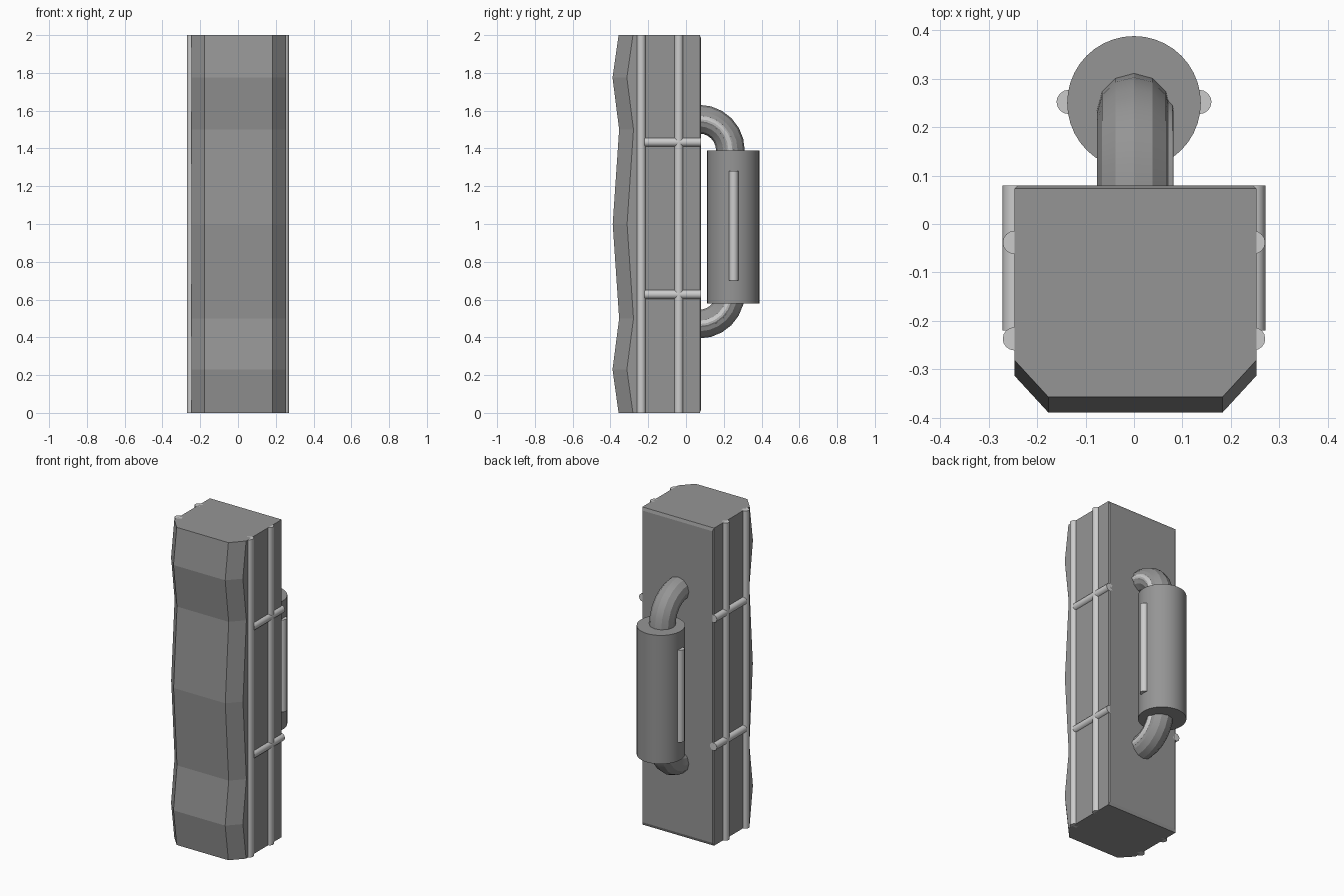
import bpy, bmesh, math
from mathutils import Vector

if "Cube" in bpy.data.objects:
    bpy.data.objects.remove(bpy.data.objects["Cube"])

dark = bpy.data.materials.new("dark_grey")
dark.diffuse_color = (0.3, 0.3, 0.3, 1)
dark.use_nodes = True
dark.node_tree.nodes["Principled BSDF"].inputs["Base Color"].default_value = dark.diffuse_color


def finish(name, bm, smooth=True, mat=None):
    bmesh.ops.recalc_face_normals(bm, faces=bm.faces)
    me = bpy.data.meshes.new(name)
    bm.to_mesh(me)
    bm.free()
    if mat:
        me.materials.append(mat)
    ob = bpy.data.objects.new(name, me)
    bpy.context.collection.objects.link(ob)
    if smooth:
        bpy.ops.object.select_all(action='DESELECT')
        ob.select_set(True)
        bpy.context.view_layer.objects.active = ob
        bpy.ops.object.shade_smooth_by_angle(angle=math.radians(29))
    return ob


def loft(name, rings, smooth=True, mat=None):
    """Skin a list of closed rings and cap both ends."""
    bm = bmesh.new()
    vs = [[bm.verts.new(p) for p in r] for r in rings]
    n = len(rings[0])
    for a, b in zip(vs, vs[1:]):
        for i in range(n):
            j = (i + 1) % n
            bm.faces.new((a[i], a[j], b[j], b[i]))
    bm.faces.new(vs[0][::-1])
    bm.faces.new(vs[-1])
    return finish(name, bm, smooth, mat)


def rod(name, start, end, radius, sides=16, mat=None):
    a, b = Vector(start), Vector(end)
    q = (b - a).to_track_quat('Z', 'Y')
    ang = [2 * math.pi * i / sides for i in range(sides)]
    ring = [q @ Vector((radius * math.cos(t), radius * math.sin(t), 0)) for t in ang]
    return loft(name, [[p + a for p in ring], [p + b for p in ring]], True, mat)


def elbow(name, x, z, sign, radius, sides, mat=None, bend=0.165, steps=6):
    """Quarter-bend pipe from the back wall to the end of the tank."""
    rings = []
    for k in range(steps + 1):
        t = math.pi / 2 * k / steps
        ring = []
        for i in range(sides):
            a = 2 * math.pi * i / sides
            r = bend + radius * math.cos(a)
            ring.append((x + radius * math.sin(a), 0.07 + r * math.cos(t),
                         z + sign * r * math.sin(t)))
        rings.append(ring)
    return loft(name, rings, True, mat)


# Main column with a rippled, chamfered front
CX = 0.003
ripple = [(0, -0.357), (0.23, -0.389), (0.5, -0.354), (1, -0.388),
          (1.5, -0.354), (1.775, -0.389), (2, -0.357)]
rings = []
for z, y in ripple:
    half = [(0.25, 0.08), (0.25, y + 0.076), (0.18, y)]
    rings.append([(CX + hx, hy, z) for hx, hy in half] +
                 [(CX - hx, hy, z) for hx, hy in reversed(half)])
column = loft("column_body", rings, False, dark)

# Thin bevel around the back face, taller at top and bottom
bm = bmesh.new()
bm.from_mesh(column.data)
back = [e for e in bm.edges if all(v.co.y > 0.079 for v in e.verts)
        and (abs(e.verts[0].co.z - e.verts[1].co.z) > 0.01
             or e.verts[0].co.z in (0, 2))]
bmesh.ops.bevel(bm, geom=back, offset=0.007, segments=1, affect='EDGES')
for v in bm.verts:
    if v.co.y > 0.0795 and not 0.1 < v.co.z < 1.9:
        v.co.z += 0.012 if v.co.z < 1 else -0.012
bm.to_mesh(column.data)
bm.free()

# Pipework on both sides, and tank side rails
for label, s in (("left", -1), ("right", 1)):
    x = s * 0.247
    for n, y in (("front", -0.237), ("back", -0.038)):
        rod(f"{label}_{n}_upright_pipe", (x, y, 0), (x, y, 2), 0.024)
    for n, z in (("lower", 0.627), ("upper", 1.433)):
        rod(f"{label}_{n}_cross_pipe", (x, -0.22, z), (x, 0.08, z), 0.024)
    rod(f"{label}_tank_rail", (s * 0.135, 0.252, 0.7), (s * 0.135, 0.252, 1.28), 0.025)

# Tank on the back
rod("tank", (0, 0.25, 0.58), (0, 0.25, 1.39), 0.138, 40, dark)

# Elbow pipes, each with a thin line along its right side
for label, z, s in (("upper", 1.39, 1), ("lower", 0.635, -1)):
    elbow(f"{label}_elbow_pipe", 0, z, s, 0.076, 12, dark)
    elbow(f"{label}_elbow_line", 0.061, z, s, 0.021, 12)
